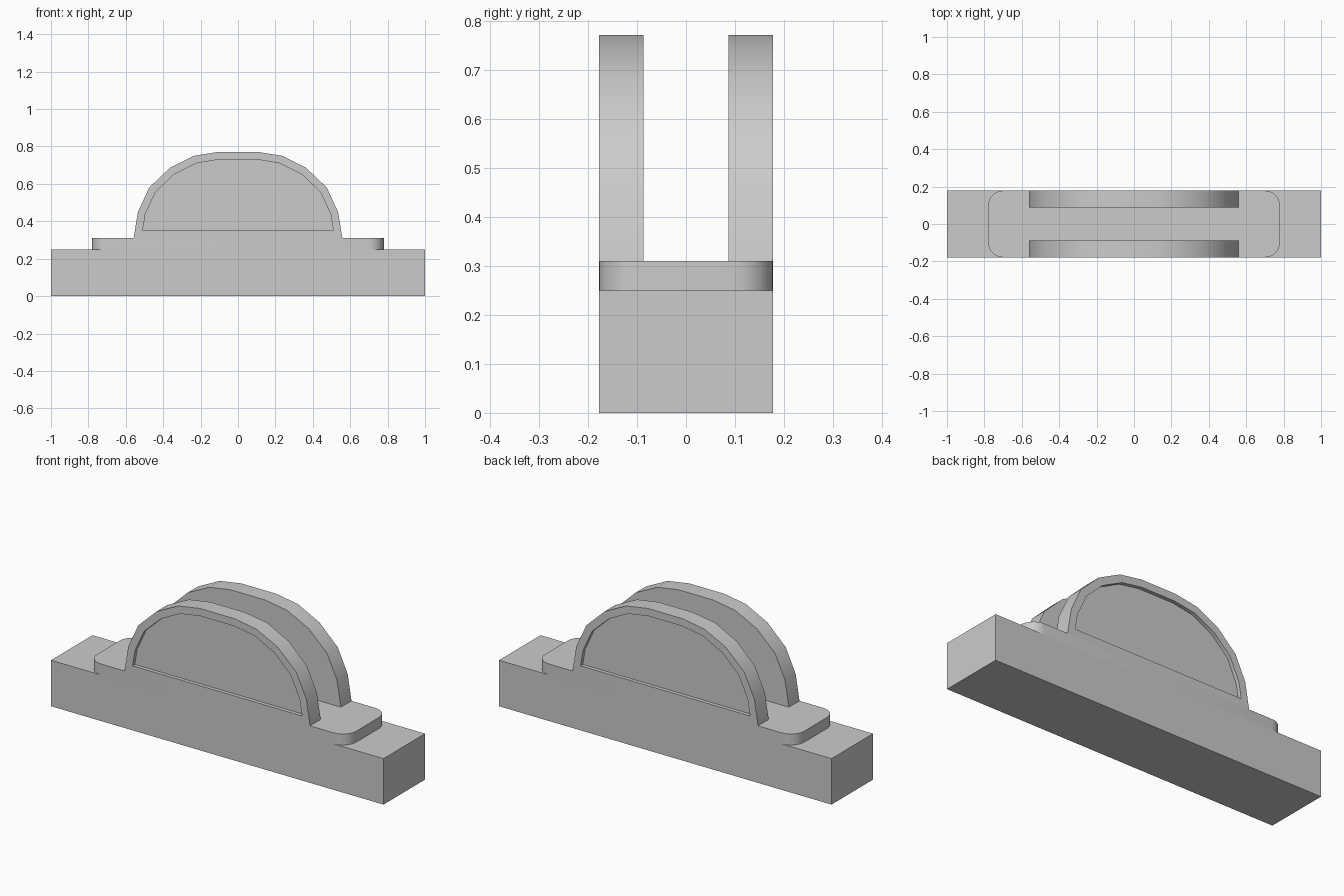
import bpy
import bmesh
import math

cube = bpy.data.objects.get("Cube")
if cube:
    bpy.data.objects.remove(cube, do_unlink=True)

HALF_DEPTH = 0.178
BASE_TOP = 0.25
SLAB_TOP = 0.31

grey = bpy.data.materials.new("plain_grey")
grey.use_nodes = True
colour = (0.6, 0.6, 0.6, 1)
grey.diffuse_color = colour
grey.node_tree.nodes["Principled BSDF"].inputs["Base Color"].default_value = colour


def finish(bm, name):
    bmesh.ops.recalc_face_normals(bm, faces=bm.faces)
    mesh = bpy.data.meshes.new(name)
    bm.to_mesh(mesh)
    bm.free()
    mesh.materials.append(grey)
    obj = bpy.data.objects.new(name, mesh)
    bpy.context.collection.objects.link(obj)
    bpy.ops.object.select_all(action="DESELECT")
    obj.select_set(True)
    bpy.context.view_layer.objects.active = obj
    bpy.ops.object.shade_smooth_by_angle(angle=math.radians(30))
    return obj


def block(name, half_x, z0, z1, radius=0):
    """Box across the full depth, with optional rounded upright corners."""
    bm = bmesh.new()
    bmesh.ops.create_cube(bm, size=1)
    for v in bm.verts:
        v.co.x *= 2 * half_x
        v.co.y *= 2 * HALF_DEPTH
        v.co.z = z1 if v.co.z > 0 else z0
    if radius:
        upright = [e for e in bm.edges
                   if abs(e.verts[0].co.z - e.verts[1].co.z) > 0.01]
        bmesh.ops.bevel(bm, geom=upright, offset=radius, segments=8,
                        profile=0.5, affect="EDGES")
    return finish(bm, name)


def arch(name, side):
    """Upright half-round plate with a shallow recess in its outer face."""
    half = [(0.558, SLAB_TOP), (0.535, 0.45), (0.475, 0.58),
            (0.365, 0.685), (0.235, 0.75), (0.105, 0.771)]
    outline = half + [(-x, z) for x, z in reversed(half)]
    bm = bmesh.new()
    outer = bm.faces.new([bm.verts.new((x, side * HALF_DEPTH, z))
                          for x, z in outline])
    inner = [bm.verts.new((x, side * 0.087, z)) for x, z in outline]
    rim = list(outer.verts)
    bm.faces.new(list(reversed(inner)))
    for i in range(len(rim)):
        j = (i + 1) % len(rim)
        bm.faces.new((rim[j], rim[i], inner[i], inner[j]))
    bmesh.ops.recalc_face_normals(bm, faces=bm.faces)
    # Rim, then the sunken panel
    bmesh.ops.inset_region(bm, faces=[outer], thickness=0.041,
                           use_even_offset=True)
    bmesh.ops.inset_region(bm, faces=[outer], thickness=0, depth=-0.02)
    return finish(bm, name)


block("base_block", 1.0, 0, BASE_TOP)
block("rounded_slab", 0.78, BASE_TOP, SLAB_TOP, radius=0.08)
arch("front_arch", -1)
arch("back_arch", 1)
